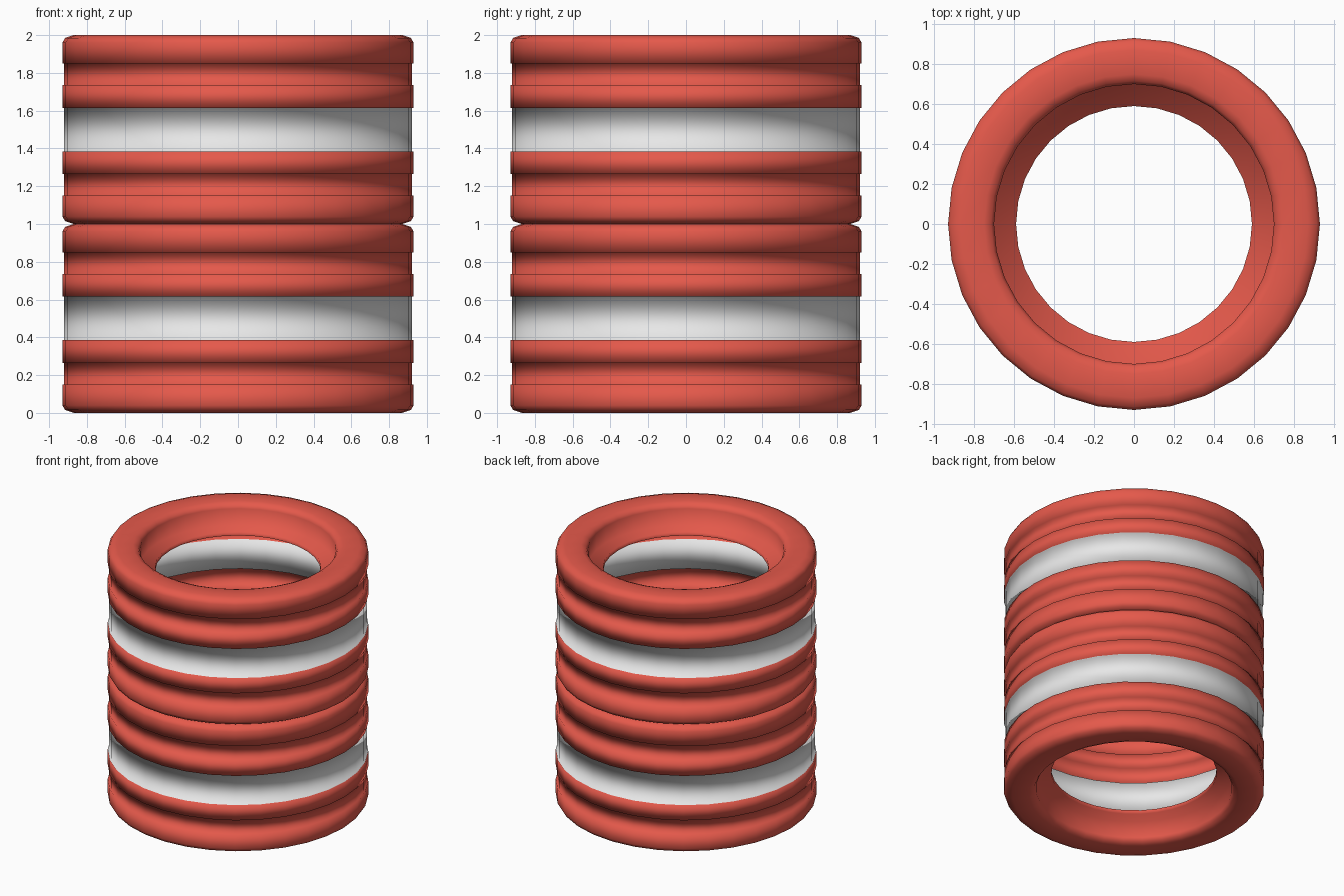
import bpy
import bmesh
from math import cos, sin, tau

SIDES = 32

cube = bpy.data.objects.get("Cube")
if cube:
    bpy.data.objects.remove(cube, do_unlink=True)


def make_material(name, color):
    mat = bpy.data.materials.new(name)
    mat.use_nodes = True
    mat.diffuse_color = color
    mat.node_tree.nodes["Principled BSDF"].inputs["Base Color"].default_value = color
    return mat


red = make_material("red rubber", (0.78, 0.10, 0.07, 1))
white = make_material("white band", (0.8, 0.8, 0.8, 1))

# Upper half of one tyre as (radius, height): bead lip, ledge, side wall, treads
upper = [
    (0.59, 0.80), (0.59, 0.83), (0.70, 0.83), (0.70, 0.96),
    (0.715, 0.985), (0.75, 1.0), (0.87, 1.0), (0.915, 0.985), (0.93, 0.96),
    (0.93, 0.85), (0.92, 0.85), (0.92, 0.735), (0.93, 0.735),
    (0.93, 0.615), (0.92, 0.615),
]
# The lower half mirrors the upper one
profile = upper + [(r, 1 - z) for r, z in reversed(upper)]


def make_tyre(name, base):
    bm = bmesh.new()
    rings = [
        [bm.verts.new((r * cos(tau * j / SIDES), r * sin(tau * j / SIDES), z))
         for j in range(SIDES)]
        for r, z in profile
    ]
    for a, b in zip(rings, rings[1:]):
        for j in range(SIDES):
            k = (j + 1) % SIDES
            face = bm.faces.new((a[j], b[j], b[k], a[k]))
            face.smooth = True
            # White stripe around the middle
            face.material_index = int(abs(face.calc_center_median().z - 0.5) < 0.12)
    mesh = bpy.data.meshes.new(name)
    bm.to_mesh(mesh)
    bm.free()
    mesh.materials.append(red)
    mesh.materials.append(white)
    obj = bpy.data.objects.new(name, mesh)
    obj.location.z = base
    bpy.context.collection.objects.link(obj)


make_tyre("lower_tyre", 0)
make_tyre("upper_tyre", 1)
